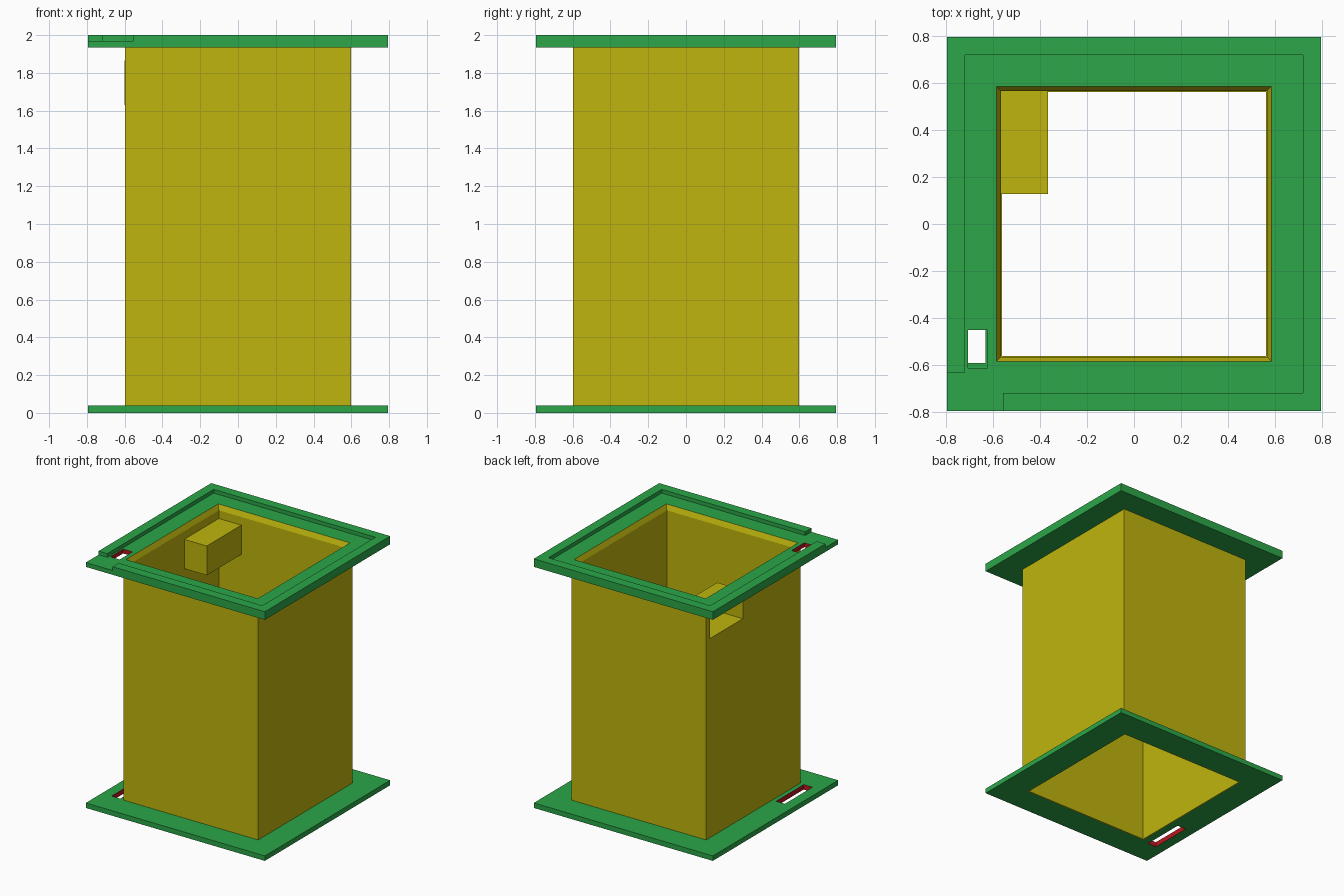
import bpy
import bmesh

old = bpy.data.objects.get("Cube")
if old:
    bpy.data.objects.remove(old, do_unlink=True)


def make_material(name, rgb):
    mat = bpy.data.materials.new(name)
    mat.use_nodes = True
    mat.diffuse_color = (*rgb, 1)
    mat.node_tree.nodes["Principled BSDF"].inputs["Base Color"].default_value = (*rgb, 1)
    return mat


green = make_material("green", (0.025, 0.38, 0.065))
yellow = make_material("yellow", (0.52, 0.46, 0.004))
red = make_material("red", (0.50, 0.008, 0.012))


def finish(name, bm, *mats):
    bmesh.ops.recalc_face_normals(bm, faces=bm.faces)
    mesh = bpy.data.meshes.new(name)
    bm.to_mesh(mesh)
    bm.free()
    obj = bpy.data.objects.new(name, mesh)
    bpy.context.collection.objects.link(obj)
    for mat in mats:
        mesh.materials.append(mat)
    return obj


def extrude_outline(name, points, z0, z1, mat):
    bm = bmesh.new()
    face = bm.faces.new([bm.verts.new((x, y, z0)) for x, y in points])
    top = bmesh.ops.extrude_face_region(bm, geom=[face])["geom"]
    for v in top:
        if isinstance(v, bmesh.types.BMVert):
            v.co.z = z1
    if not any(face in e.link_faces for e in bm.edges if len(e.link_faces) > 1):
        bm.faces.new([v for v in bm.verts if v.co.z == z0])
    return finish(name, bm, mat)


def box(name, xs, ys, zs, mat):
    points = [(xs[0], ys[0]), (xs[1], ys[0]), (xs[1], ys[1]), (xs[0], ys[1])]
    return extrude_outline(name, points, zs[0], zs[1], mat)


def square_ring(name, profile, mat):
    """Sweep a closed (half width, z) profile around a square."""
    bm = bmesh.new()
    corners = [(-1, -1), (1, -1), (1, 1), (-1, 1)]
    loops = [[bm.verts.new((sx * r, sy * r, z)) for sx, sy in corners] for r, z in profile]
    for a, b in zip(loops, loops[1:] + loops[:1]):
        for i in range(4):
            j = (i + 1) % 4
            bm.faces.new((a[i], a[j], b[j], b[i]))
    return finish(name, bm, mat)


def cut(obj, xs, ys, zs):
    cutter = box("cutter", xs, ys, zs, obj.data.materials[0])
    cutter.hide_render = True
    mod = obj.modifiers.new("cut", 'BOOLEAN')
    mod.operation = 'DIFFERENCE'
    mod.solver = 'EXACT'
    mod.object = cutter
    bpy.context.view_layer.objects.active = obj
    bpy.ops.object.modifier_apply(modifier=mod.name)
    bpy.data.objects.remove(cutter, do_unlink=True)


def cut_slot(obj, xs, ys):
    """Cut a slot through a flange and colour its walls red."""
    cut(obj, xs, ys, (-1, 3))
    obj.data.materials.append(red)
    e = 0.005
    for p in obj.data.polygons:
        c = p.center
        inside = xs[0] - e < c.x < xs[1] + e and ys[0] - e < c.y < ys[1] + e
        if inside and abs(p.normal.z) < 0.5:
            p.material_index = 1


OUT, RIM = 0.795, 0.718      # flange half width, rim inner half width
LEDGE = 1.97                 # height of the top flange face

# Square tube with a flared mouth
tube = square_ring("tube", [
    (0.598, 0.02), (0.598, 1.95), (0.585, LEDGE), (0.566, 1.93),
    (0.566, 0.02), (0.562, 0.02), (0.562, 0.0), (0.57, 0.0), (0.57, 0.02)], yellow)

# Flanges, each with its slot
base = square_ring("bottom_flange", [(OUT, 0), (OUT, 0.04), (0.59, 0.04), (0.562, 0)], green)
cut_slot(base, (-0.71, -0.632), (-0.59, -0.24))
top = square_ring("top_flange", [(OUT, 1.935), (OUT, LEDGE), (0.585, LEDGE), (0.585, 1.935)], green)
cut_slot(top, (-0.705, -0.622), (-0.612, -0.45))

# Raised rim, open at the front corner
extrude_outline("raised_rim", [
    (-OUT, -0.632), (-RIM, -0.632), (-RIM, RIM), (RIM, RIM), (RIM, -RIM),
    (-0.556, -RIM), (-0.556, -OUT), (OUT, -OUT), (OUT, OUT), (-OUT, OUT)],
    LEDGE, 2.0, green)

# Thin-walled pocket set into the tube wall, open to the outside
py, pz, t = (0.127, 0.565), (1.63, 1.865), 0.012
cut(tube, (-0.7, -0.5), (py[0] + t / 2, py[1] - t / 2), (pz[0] + t / 2, pz[1] - t / 2))
pocket = box("pocket", (-0.602, -0.366), py, pz, yellow)
cut(pocket, (-0.7, -0.366 - t), (py[0] + t, py[1] - t), (pz[0] + t, pz[1] - t))
